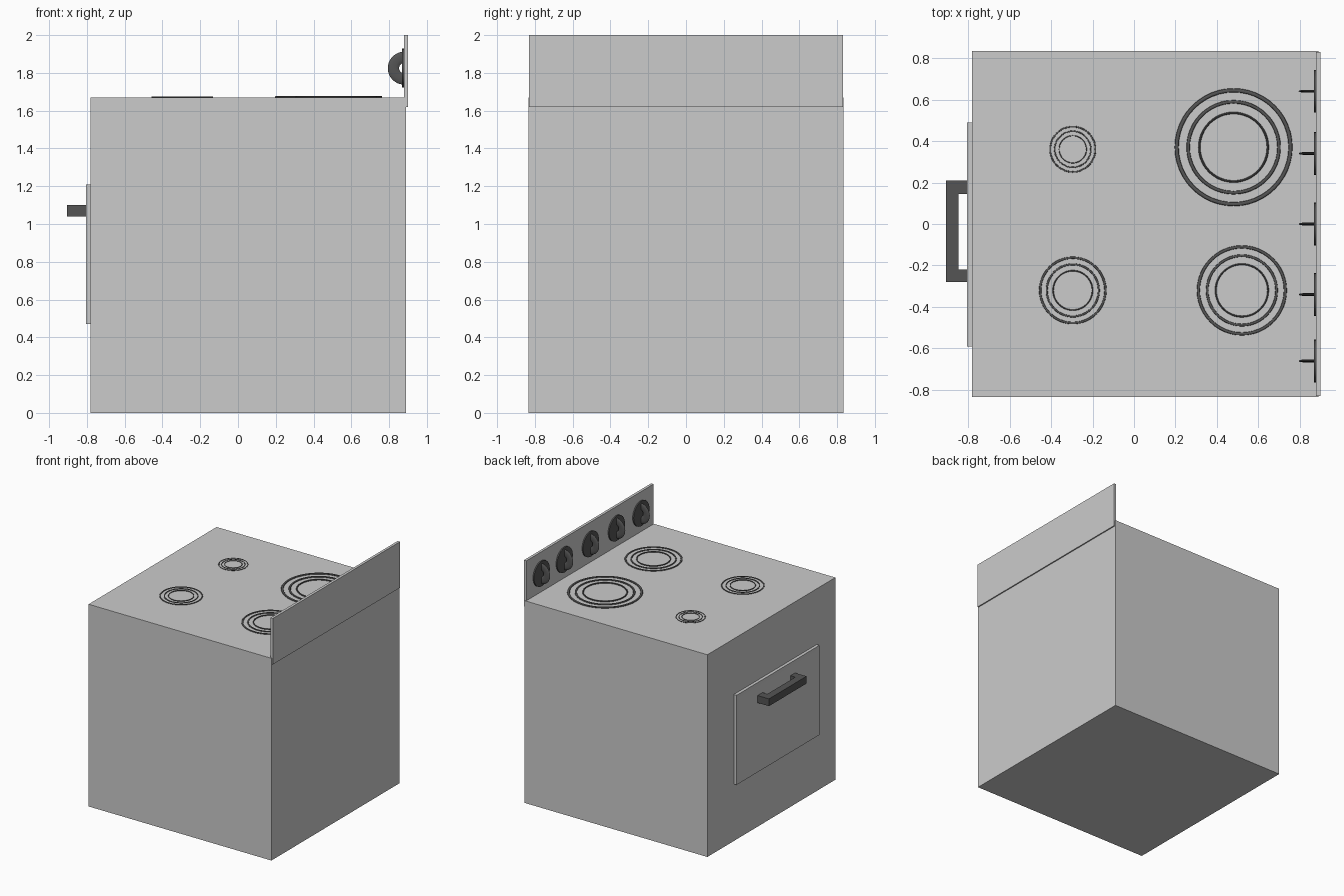
import bpy, bmesh
from math import cos, sin, pi

if "Cube" in bpy.data.objects:
    bpy.data.objects.remove(bpy.data.objects["Cube"])

dark = bpy.data.materials.new("dark_trim")
dark.diffuse_color = (0.09, 0.09, 0.09, 1)
dark.use_nodes = True
dark.node_tree.nodes["Principled BSDF"].inputs["Base Color"].default_value = dark.diffuse_color


def finish(name, bm, mat=None, smooth=False):
    bmesh.ops.recalc_face_normals(bm, faces=bm.faces)
    me = bpy.data.meshes.new(name)
    bm.to_mesh(me)
    bm.free()
    ob = bpy.data.objects.new(name, me)
    bpy.context.collection.objects.link(ob)
    if mat:
        me.materials.append(mat)
    if smooth:
        bpy.ops.object.select_all(action='DESELECT')
        ob.select_set(True)
        bpy.context.view_layer.objects.active = ob
        bpy.ops.object.shade_smooth_by_angle(angle=0.6)
    return ob


def add_box(bm, x, y, z):
    vs = bmesh.ops.create_cube(bm, size=1)["verts"]
    for v in vs:
        v.co = [(r[0] + r[1]) / 2 + c * (r[1] - r[0]) for r, c in zip((x, y, z), v.co)]


def box(name, x, y, z):
    bm = bmesh.new()
    add_box(bm, x, y, z)
    return finish(name, bm)


def add_torus(bm, place, major, minor, flat, start=0.0, sweep=2 * pi, n=48, m=10):
    """Flattened torus (or arc); place maps (u, v, w) to a world position."""
    closed = sweep > 6.28
    rings = []
    for i in range(n if closed else n + 1):
        a = start + sweep * i / n
        ring = []
        for j in range(m):
            b = 2 * pi * j / m
            r = major + minor * cos(b)
            ring.append(bm.verts.new(place(r * cos(a), r * sin(a), flat * sin(b))))
        rings.append(ring)
    for i in range(n):
        p, q = rings[i], rings[(i + 1) % len(rings)]
        for j in range(m):
            k = (j + 1) % m
            bm.faces.new((p[j], q[j], q[k], p[k]))
    if not closed:
        bm.faces.new(rings[0])
        bm.faces.new(rings[-1])


# Oven body and upright control panel
box("oven_body", (-0.78, 0.89), (-0.835, 0.835), (0, 1.67))
box("control_panel", (0.878, 0.9), (-0.83, 0.83), (1.62, 2.0))

# Door with a shallow recessed face
bm = bmesh.new()
add_box(bm, (-0.805, -0.775), (-0.59, 0.49), (0.47, 1.21))
bm.normal_update()
front = min(bm.faces, key=lambda f: f.calc_center_median().x)
bmesh.ops.inset_region(bm, faces=[front], thickness=0.05)
for v in front.verts:
    v.co.x += 0.004
finish("oven_door", bm)

# U-shaped door handle, extruded upward from its plan
plan = [(-0.80, -0.28), (-0.905, -0.28), (-0.905, 0.21), (-0.80, 0.21),
        (-0.80, 0.145), (-0.845, 0.145), (-0.845, -0.22), (-0.80, -0.22)]
bm = bmesh.new()
face = bm.faces.new([bm.verts.new((x, y, 1.04)) for x, y in plan])
ext = bmesh.ops.extrude_face_region(bm, geom=[face])
for g in ext["geom"]:
    if isinstance(g, bmesh.types.BMVert):
        g.co.z = 1.10
finish("door_handle", bm, dark)

# Hob burners: three concentric rings each
burners = [(0.48, 0.37, 0.284), (0.52, -0.32, 0.217),
           (-0.295, -0.32, 0.163), (-0.295, 0.36, 0.113)]
for i, (x, y, rad) in enumerate(burners):
    bm = bmesh.new()
    for outer, width in ((1.0, 0.068), (0.80, 0.058), (0.60, 0.036)):
        add_torus(bm, lambda u, v, w: (x + u, y + v, 1.673 + w),
                  rad * (outer - width / 2), rad * width / 2, 0.02 * rad)
    finish(f"burner_{i + 1}", bm, dark, True)

# Control knobs: thin disc plus a half-ring finger grip
for i, y in enumerate((0.64, 0.34, 0.0, -0.34, -0.66)):
    bm = bmesh.new()
    loops = [[bm.verts.new((px, y + 0.103 * cos(2 * pi * k / 32),
                            1.825 + 0.103 * sin(2 * pi * k / 32))) for k in range(32)]
             for px in (0.868, 0.88)]
    bm.faces.new(loops[0])
    bm.faces.new(loops[1])
    for k in range(32):
        n = (k + 1) % 32
        bm.faces.new((loops[0][k], loops[0][n], loops[1][n], loops[1][k]))
    add_torus(bm, lambda u, v, w: (0.88 + u, y + w, 1.825 + v),
              0.057, 0.030, 0.007, pi / 2, pi, 24)
    finish(f"knob_{i + 1}", bm, dark, True)
